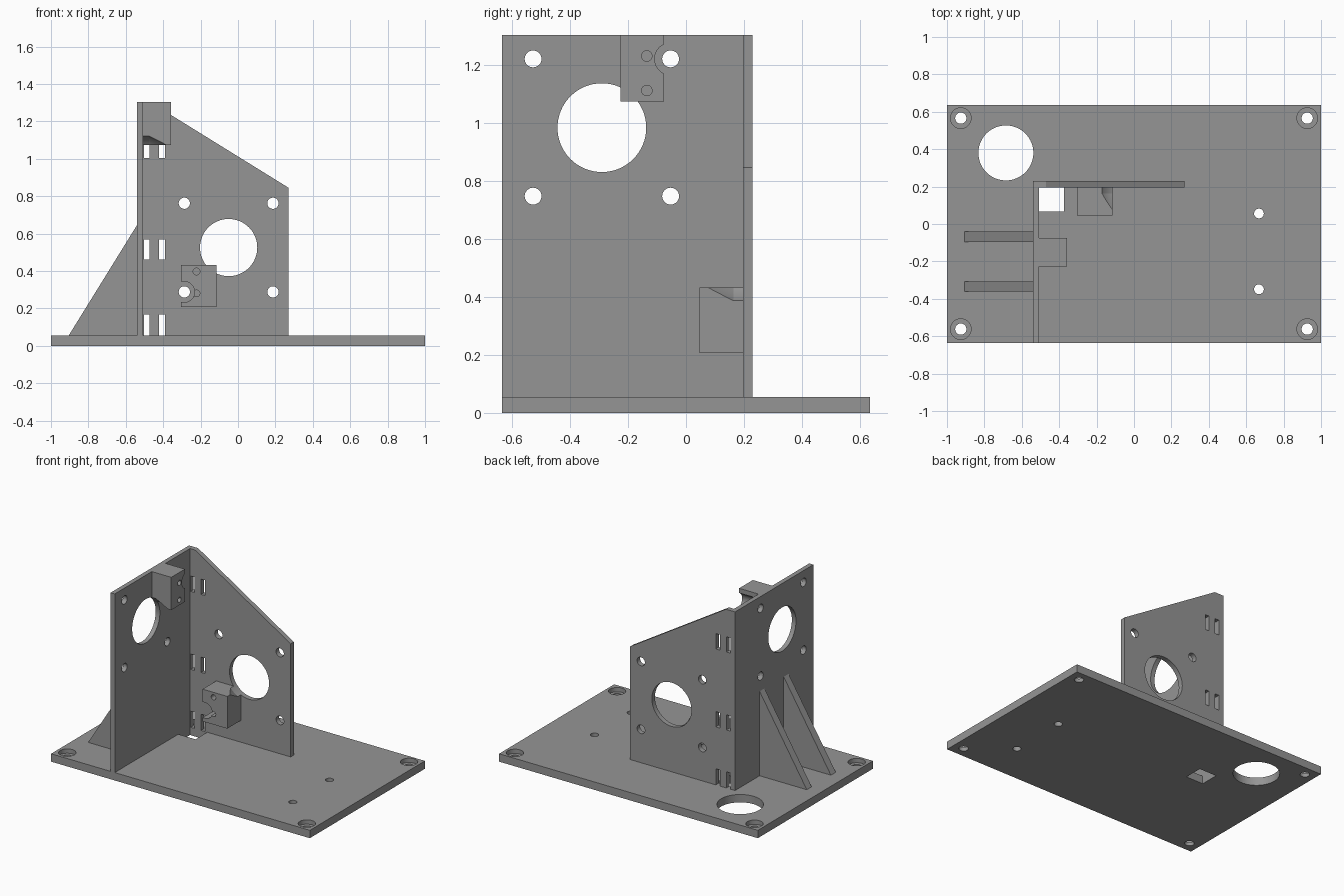
import bpy, bmesh, math
from mathutils import Matrix

if "Cube" in bpy.data.objects:
    bpy.data.objects.remove(bpy.data.objects["Cube"])

grey = bpy.data.materials.new("plain grey")
grey.diffuse_color = (0.3, 0.3, 0.3, 1)
grey.use_nodes = True
grey.node_tree.nodes["Principled BSDF"].inputs["Base Color"].default_value = grey.diffuse_color

T = 0.055                 # base thickness
XA0, XA1 = -0.54, -0.508  # motor wall thickness range
YB0, YB1 = 0.196, 0.23    # back wall thickness range
TOP = 1.303


def finish(bm, name):
    bmesh.ops.recalc_face_normals(bm, faces=bm.faces)
    me = bpy.data.meshes.new(name)
    bm.to_mesh(me)
    bm.free()
    ob = bpy.data.objects.new(name, me)
    bpy.context.collection.objects.link(ob)
    me.materials.append(grey)
    return ob


def box(name, x0, x1, y0, y1, z0, z1):
    bm = bmesh.new()
    bmesh.ops.create_cube(bm, size=1)
    for v in bm.verts:
        v.co = ((x0, x1)[v.co.x > 0], (y0, y1)[v.co.y > 0], (z0, z1)[v.co.z > 0])
    return finish(bm, name)


def prism(name, xz, y0, y1):
    """Extrude an x-z outline along y."""
    bm = bmesh.new()
    face = bm.faces.new([bm.verts.new((x, y0, z)) for x, z in xz])
    ext = bmesh.ops.extrude_face_region(bm, geom=[face])
    for v in ext["geom"]:
        if isinstance(v, bmesh.types.BMVert):
            v.co.y = y1
    return finish(bm, name)


def drill(axis, a, b, start, end, r, r_end=None):
    """Round or tapered cutter along an axis; a, b are the other two coordinates."""
    r_end = r if r_end is None else r_end
    mid = (start + end) / 2
    if axis == "x":
        rot, pos = Matrix.Rotation(math.pi / 2, 4, "Y"), (mid, a, b)
    elif axis == "y":
        rot, pos = Matrix.Rotation(-math.pi / 2, 4, "X"), (a, mid, b)
    else:
        rot, pos = Matrix.Identity(4), (a, b, mid)
    bm = bmesh.new()
    bmesh.ops.create_cone(bm, cap_ends=True, segments=64, radius1=r, radius2=r_end,
                          depth=end - start, matrix=Matrix.Translation(pos) @ rot)
    return finish(bm, "cutter")


def cut(ob, cutters):
    bpy.context.view_layer.objects.active = ob
    for c in cutters:
        m = ob.modifiers.new("cut", "BOOLEAN")
        m.operation, m.solver, m.object = "DIFFERENCE", "EXACT", c
        bpy.ops.object.modifier_apply(modifier=m.name)
        bpy.data.objects.remove(c)
    bpy.ops.object.select_all(action="DESELECT")
    ob.select_set(True)
    bpy.ops.object.shade_smooth_by_angle(angle=math.radians(30))


# Base plate: counterbored corners, cable hole, two small holes, square opening
base = box("base_plate", -1, 1, -0.635, 0.635, 0, T)
cutters = []
for x in (-0.926, 0.926):
    for y in (-0.562, 0.566):
        cutters += [drill("z", x, y, -0.1, 0.1, 0.03), drill("z", x, y, 0.025, 0.1, 0.055)]
cutters += [drill("z", -0.685, 0.38, -0.1, 0.1, 0.147)]
cutters += [drill("z", 0.668, y, -0.1, 0.1, 0.026) for y in (0.056, -0.349)]
cutters += [box("cutter", XA1, -0.375, 0.066, YB0, -0.1, 0.1)]
cut(base, cutters)

# Side wall with motor opening and four bolt holes
side = box("side_wall", XA0, XA1, -0.635, YB0, T, TOP)
cutters = [drill("x", -0.29, 0.983, -0.7, -0.4, 0.153)]
cutters += [drill("x", y, z, -0.7, -0.4, 0.029) for y in (-0.527, -0.053) for z in (0.747, 1.22)]
cut(side, cutters)

# Back wall with sloped top, motor opening, bolt holes and pairs of slots
back = prism("back_wall", [(XA0, T), (0.27, T), (0.27, 0.845), (-0.47, TOP), (XA0, TOP)], YB0, YB1)
cutters = [drill("y", -0.05, 0.525, 0.1, 0.3, 0.153)]
cutters += [drill("y", x, z, 0.1, 0.3, 0.03) for x in (-0.287, 0.187) for z in (0.288, 0.762)]
for z0, z1 in ((0.05, 0.168), (0.46, 0.567), (1.005, 1.112)):
    for x in (-0.488, -0.407):
        cutters.append(box("cutter", x - 0.0155, x + 0.0155, 0.1, 0.3, z0, z1))
cut(back, cutters)

# Upper sensor block on the side wall, relieved around the bolt and motor openings
upper = box("upper_block", XA1, -0.358, -0.226, -0.075, 1.074, TOP)
cut(upper, [drill("x", -0.053, 1.22, -0.6, -0.3, 0.055),
            drill("x", -0.29, 0.983, -0.6, -0.475, 0.153),
            drill("x", -0.29, 0.983, -0.476, -0.385, 0.153, 0.112),
            drill("x", -0.135, 1.23, -0.49, -0.3, 0.018),
            drill("x", -0.135, 1.111, -0.49, -0.3, 0.018)])

# Lower sensor block on the back wall
lower = box("lower_block", -0.306, -0.115, 0.046, YB0, 0.207, 0.432)
cut(lower, [drill("y", -0.287, 0.288, 0, 0.3, 0.055),
            box("cutter", -0.4, -0.287, 0, 0.3, 0.233, 0.343),
            drill("y", -0.05, 0.525, 0.163, 0.3, 0.153),
            drill("y", -0.05, 0.525, 0.073, 0.164, 0.112, 0.153),
            drill("y", -0.222, 0.397, 0, 0.18, 0.018),
            drill("y", -0.222, 0.28, 0, 0.18, 0.018)])

# Triangular gussets bracing the side wall
for i, y in enumerate((-0.334, -0.068)):
    prism(f"gusset_{i + 1}", [(-0.905, T), (XA0, T), (XA0, 0.645)], y - 0.027, y + 0.027)
